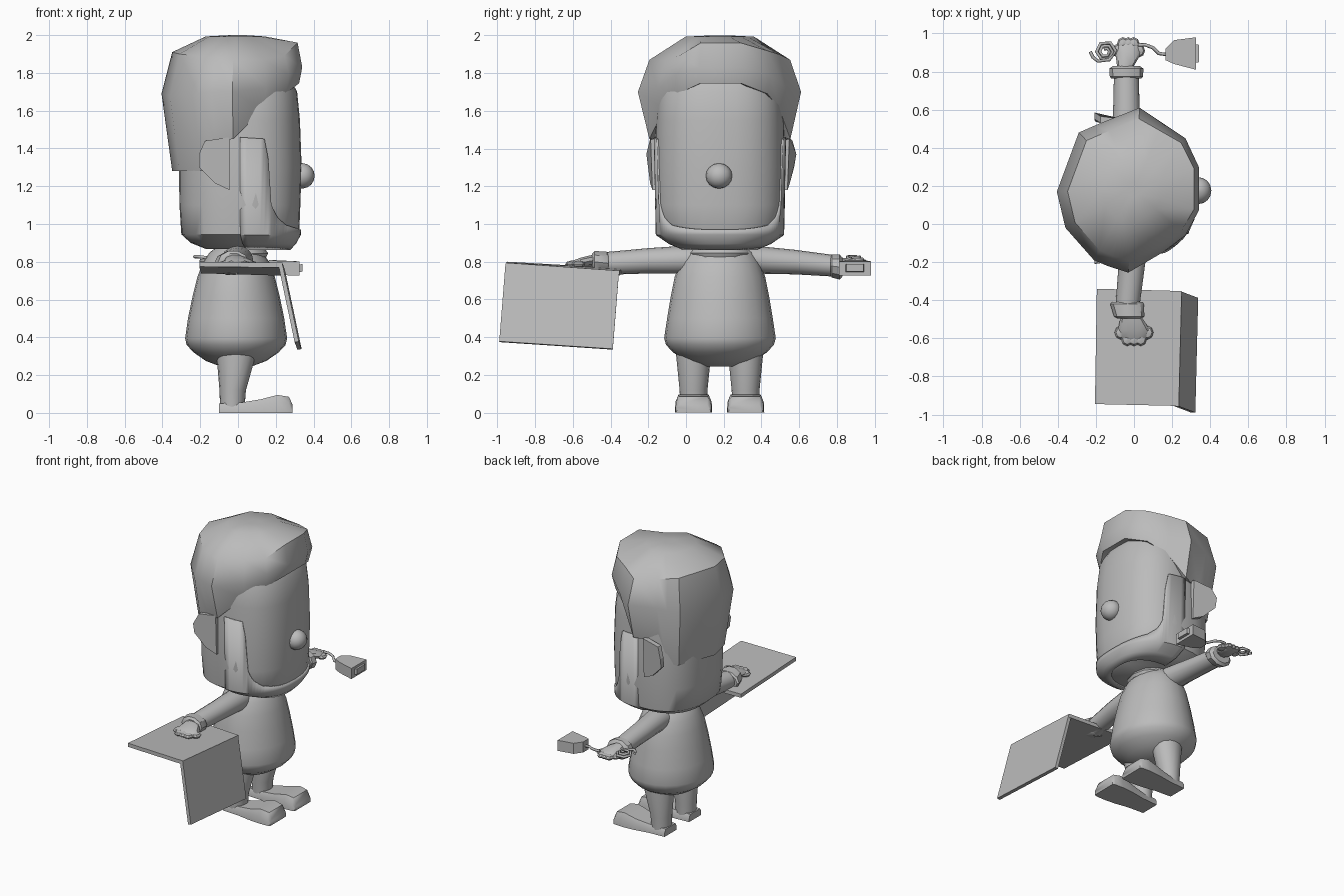
import bpy, bmesh, math
from mathutils import Vector

grey = bpy.data.materials.new("plain grey")
grey.diffuse_color = (0.5, 0.5, 0.5, 1)
CY = 0.18  # body mid-line


def make(name, verts, faces, smooth=35):
    me = bpy.data.meshes.new(name)
    me.from_pydata([tuple(v) for v in verts], [], faces)
    bm = bmesh.new()
    bm.from_mesh(me)
    bmesh.ops.recalc_face_normals(bm, faces=bm.faces)
    bm.to_mesh(me)
    bm.free()
    ob = bpy.data.objects.new(name, me)
    bpy.context.collection.objects.link(ob)
    me.materials.append(grey)
    bpy.ops.object.select_all(action='DESELECT')
    ob.select_set(True)
    bpy.context.view_layer.objects.active = ob
    if smooth:
        bpy.ops.object.shade_smooth_by_angle(angle=math.radians(smooth))
    return ob


def skin(name, rings, smooth=35):
    """Bridge equal rings of points and cap both ends."""
    n = len(rings[0])
    faces = [(i * n + j, i * n + (j + 1) % n, (i + 1) * n + (j + 1) % n, (i + 1) * n + j)
             for i in range(len(rings) - 1) for j in range(n)]
    faces += [tuple(range(n)), tuple(range((len(rings) - 1) * n, len(rings) * n))]
    return make(name, [p for r in rings for p in r], faces, smooth)


def oval(c, a, b, axis='z', n=24, e=2):
    """Superellipse ring around c, across the given axis."""
    pts = []
    for i in range(n):
        t = 2 * math.pi * i / n
        u = a * math.copysign(abs(math.cos(t)) ** (2 / e), math.cos(t))
        v = b * math.copysign(abs(math.sin(t)) ** (2 / e), math.sin(t))
        pts.append(Vector(c) + Vector((u, v, 0) if axis == 'z' else (u, 0, v)))
    return pts


def ball(name, c, size, seg=16, smooth=35):
    k = seg // 2
    rings = [oval((c[0], c[1], c[2] + size[2] * math.cos(a)), size[0] * math.sin(a), size[1] * math.sin(a), 'z', seg)
             for a in [math.pi * (i + 0.15) / (k + 0.3) for i in range(k + 1)]]
    return skin(name, rings, smooth)


def slab(name, corners, shift, smooth=0):
    return skin(name, [[Vector(p) for p in corners], [Vector(p) + Vector(shift) for p in corners]], smooth)


def lerp(table, v):
    for (v0, *a), (v1, *b) in zip(table, table[1:]):
        if v <= v1:
            f = max(0, (v - v0) / (v1 - v0))
            return [p + (q - p) * f for p, q in zip(a, b)]
    return list(table[-1][1:])


# Head: height, centre x, half depth, half width
HEAD = [(0.868, 0.05, 0.22, 0.19), (0.90, 0.025, 0.275, 0.265), (0.945, 0.012, 0.312, 0.332),
        (1.10, 0.01, 0.32, 0.345), (1.30, 0.012, 0.325, 0.345), (1.55, 0.01, 0.318, 0.34),
        (1.70, 0.005, 0.308, 0.325), (1.82, -0.01, 0.26, 0.27), (1.88, -0.02, 0.18, 0.19)]


def head_ring(z, grow=0, n=32):
    x, a, b = lerp(HEAD, z)
    return oval((x, CY, z), a + grow, b + grow, 'z', n, 2.45)


skin("head", [head_ring(h[0]) for h in HEAD], 50)
ball("nose", (0.34, 0.175, 1.255), (0.066, 0.07, 0.067))

# Beard: strip around the jaw whose upper edge climbs into sideburns
EDGE = [(0.0, 1.46), (0.15, 1.45), (0.168, 1.12), (0.20, 1.04), (0.25, 0.995), (0.33, 0.97)]
N = 96
cols = []
for i in range(-N // 2, N // 2):
    if head_ring(1.1, 0, N)[i].x > 0.005:
        top = lerp(EDGE, head_ring(1.1, 0, N)[i].x)[0]
        cols.append([head_ring(z, 0.002, N)[i] for z in (0.868, 0.90, 0.945, top)])
beard = make("beard", [p for c in cols for p in c],
             [(i * 4 + j, i * 4 + j + 1, i * 4 + j + 5, i * 4 + j + 4)
              for i in range(len(cols) - 1) for j in range(3)], 50)
beard.modifiers.new("thickness", 'SOLIDIFY').thickness = 0.014
beard.modifiers["thickness"].offset = 0

# Hair: outline x, y, rim height, widest height, crown height
HAIR = [(-0.405, 0.17, 1.28, 1.69, 1.91), (-0.29, 0.48, 1.28, 1.68, 1.90), (-0.21, 0.515, 1.28, 1.69, 1.89),
        (-0.15, 0.54, 1.44, 1.70, 1.885), (0.03, 0.61, 1.45, 1.70, 1.87), (0.15, 0.53, 1.61, 1.72, 1.90),
        (0.27, 0.45, 1.69, 1.79, 1.92), (0.34, 0.30, 1.745, 1.83, 1.96), (0.34, 0.07, 1.745, 1.83, 1.96),
        (0.27, -0.06, 1.69, 1.79, 1.89), (0.15, -0.15, 1.61, 1.72, 1.87), (-0.03, -0.255, 1.45, 1.70, 1.87),
        (-0.14, -0.22, 1.44, 1.70, 1.88), (-0.21, -0.19, 1.28, 1.69, 1.885), (-0.36, -0.02, 1.28, 1.68, 1.90)]


def hair_ring(scale, height):
    out = []
    for x, y, *levels in HAIR:
        k = scale(x)
        out.append(Vector((x * k, CY + (y - CY) * k, height(levels))))
    return out


skin("hair", [hair_ring(lambda x: 0.70, lambda h: h[0] + 0.01),
              hair_ring(lambda x: 0.86 + 0.27 * max(0, x), lambda h: h[0]),
              hair_ring(lambda x: 1.0, lambda h: h[1]),
              hair_ring(lambda x: 0.86 + 0.2 * max(0, x), lambda h: h[2]),
              hair_ring(lambda x: 0.42, lambda h: 1.993),
              hair_ring(lambda x: 0.1, lambda h: 2.0)], 42)

# Ears: plates flaring outwards at the back
for side, s in (("left", 1), ("right", -1)):
    out = 0.405 if s > 0 else 0.39
    prof = [(-0.045, 0.358, 1.18), (-0.12, 0.37, 1.215), (-0.205, out - 0.012, 1.30), (-0.207, out, 1.37),
            (-0.175, out - 0.02, 1.44), (-0.045, 0.368, 1.46)]
    slab(side + "_ear", [(x, CY + s * y, z) for x, y, z in prof], (0.0, -s * 0.035, 0))

# Torso, neck and collar
skin("torso", [oval((-0.01, CY, z), a, b) for z, a, b in
               [(0.245, 0.08, 0.09), (0.275, 0.16, 0.18), (0.32, 0.225, 0.25), (0.36, 0.262, 0.286),
                (0.395, 0.27, 0.296), (0.50, 0.255, 0.28), (0.62, 0.23, 0.26), (0.72, 0.205, 0.24),
                (0.80, 0.175, 0.21), (0.85, 0.14, 0.18), (0.88, 0.10, 0.14)]])
skin("neck", [oval((0.01, CY, z), 0.11, 0.11) for z in (0.8, 0.92)])
skin("collar", [oval((0.01, CY, z), r, r + 0.02, 'z', 12) for z, r in
                [(0.825, 0.14), (0.845, 0.15), (0.885, 0.12)]])

# Arms and cuffs along y: y, x, z, half width, half height
ARMS = {"right": ([(0.06, -0.01, 0.805, 0.085, 0.08), (-0.02, 0.0, 0.81, 0.08, 0.074),
                   (-0.20, -0.01, 0.805, 0.07, 0.067), (-0.44, -0.035, 0.79, 0.063, 0.06)],
                  [(-0.41, -0.035, 0.79, 0.08, 0.055), (-0.42, -0.037, 0.792, 0.088, 0.064),
                   (-0.485, -0.025, 0.80, 0.08, 0.06), (-0.497, -0.022, 0.80, 0.06, 0.045)]),
        "left": ([(0.30, -0.02, 0.805, 0.085, 0.08), (0.38, -0.03, 0.81, 0.08, 0.073),
                  (0.58, -0.04, 0.798, 0.07, 0.065), (0.79, -0.04, 0.778, 0.065, 0.057)],
                 [(0.765, -0.04, 0.778, 0.08, 0.052), (0.773, -0.04, 0.777, 0.087, 0.064),
                  (0.815, -0.04, 0.772, 0.09, 0.07), (0.83, -0.04, 0.77, 0.07, 0.05)])}
for side, (arm, cuff) in ARMS.items():
    skin(side + "_arm", [oval((x, y, z), a, b, 'y', 16) for y, x, z, a, b in arm])
    skin(side + "_cuff", [oval((x, y, z), a, b, 'y', 10) for y, x, z, a, b in cuff])

# Hands: palm, fingers and thumbs
for side, x, y, z, s, w in (("right", 0.0, -0.50, 0.805, -1, 1.0), ("left", -0.03, 0.84, 0.79, 1, 0.8)):
    skin(side + "_palm", [oval((x + dx, y + s * d, z - d * 0.18), a * w, b, 'y', 10) for d, dx, a, b in
                          [(-0.03, -0.02, 0.045, 0.03), (0.01, -0.01, 0.065, 0.032),
                           (0.06, 0, 0.085, 0.028), (0.10, 0, 0.075, 0.02), (0.12, 0, 0.05, 0.012)]])
    for i, (fx, d) in enumerate([(-0.07, 0.07), (-0.035, 0.105), (0.0, 0.105), (0.035, 0.105), (0.07, 0.07)]):
        ball(side + "_finger_%d" % (i + 1), (x + fx * w, y + s * d, z - 0.018), (0.032, 0.036, 0.019), 8)

# Legs and shoes
for side, s in (("left", 1), ("right", -1)):
    y = 0.178 + s * 0.138
    skin(side + "_leg", [oval((x, y, z), a, b, 'z', 16) for z, x, a, b in
                         [(0.03, -0.03, 0.065, 0.07), (0.12, -0.028, 0.07, 0.074), (0.30, -0.01, 0.103, 0.092),
                          (0.36, -0.01, 0.10, 0.09)]])
    rows = [(-0.10, 0.05, 0.068, 0.055), (0.02, 0.055, 0.075, 0.06), (0.12, 0.072, 0.092, 0.075),
            (0.21, 0.095, 0.099, 0.08), (0.27, 0.085, 0.096, 0.075), (0.288, 0.045, 0.09, 0.072)]
    skin(side + "_shoe", [[Vector((x, y + q, z)) for q, z in
                           ((-w, 0), (w, 0), (w * 0.97, h * 0.6), (t, h), (-t, h), (-w * 0.97, h * 0.6))]
                          for x, h, w, t in rows], 45)

# Open folding computer under the right hand
slab("computer_base", [(-0.195, -0.34, 0.765), (0.25, -0.352, 0.752), (0.235, -0.955, 0.795),
                       (-0.205, -0.945, 0.80)], (0, 0, -0.026))
slab("computer_screen", [(0.25, -0.355, 0.75), (0.235, -0.957, 0.79), (0.322, -0.99, 0.378),
                         (0.337, -0.388, 0.338)], (-0.022, 0, -0.004))

# Power adapter with plug plate
slab("adapter", [(0.165, 0.86, 0.735), (0.165, 0.92, 0.735), (0.21, 0.965, 0.73), (0.325, 0.98, 0.727),
                 (0.325, 0.81, 0.727), (0.21, 0.84, 0.73)], (0, 0, 0.075))
slab("adapter_plug", [(0.32, 0.845, 0.745), (0.32, 0.945, 0.745), (0.342, 0.94, 0.748), (0.342, 0.85, 0.748)],
     (0, 0, 0.04))


# Cable and its coil in the left hand
def cable(name, pts):
    cu = bpy.data.curves.new(name, 'CURVE')
    cu.dimensions = '3D'
    cu.bevel_depth = 0.009
    cu.bevel_resolution = 1
    cu.use_fill_caps = True
    sp = cu.splines.new('POLY')
    sp.points.add(len(pts) - 1)
    for p, q in zip(sp.points, pts):
        p.co = (*q, 1)
    ob = bpy.data.objects.new(name, cu)
    bpy.context.collection.objects.link(ob)
    cu.materials.append(grey)


cable("cable", [(0.02, 0.94, 0.79), (0.06, 0.94, 0.79), (0.10, 0.925, 0.785), (0.13, 0.895, 0.775), (0.17, 0.89, 0.77)])
cable("cable_coil", [(-0.15 + (0.055 - 0.0028 * i) * math.cos(i * math.pi / 3),
                      0.905 + (0.055 - 0.0028 * i) * math.sin(i * math.pi / 3), 0.80 + 0.0018 * i) for i in range(15)])
cable("cable_end", [(-0.10, 0.905, 0.80), (-0.13, 0.862, 0.815), (-0.19, 0.855, 0.825), (-0.215, 0.875, 0.827), (-0.23, 0.905, 0.827)])
